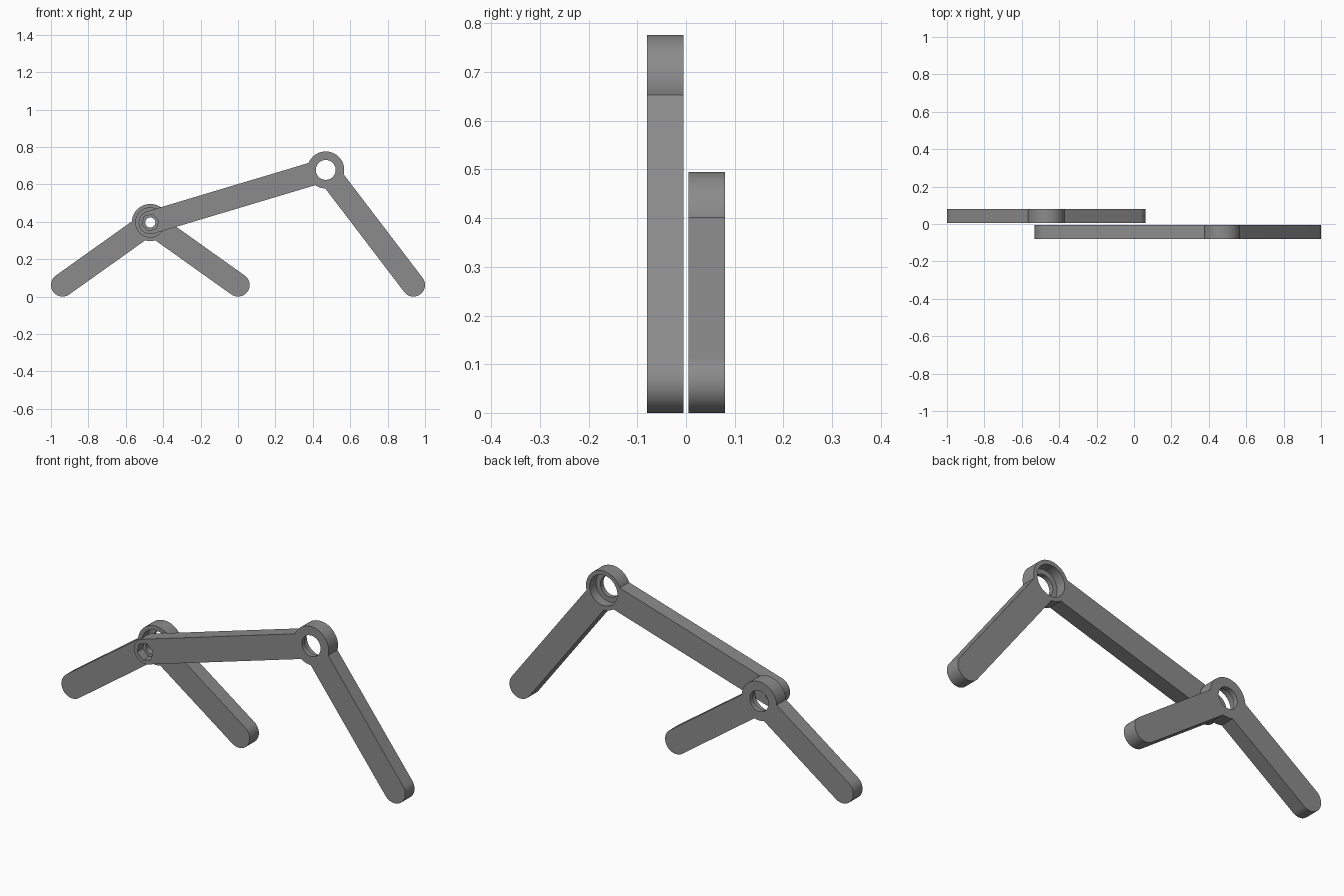
import bpy
import bmesh
from math import atan2, cos, pi, sin, radians

if "Cube" in bpy.data.objects:
    bpy.data.objects.remove(bpy.data.objects["Cube"], do_unlink=True)

# Single plain grey plastic
grey = bpy.data.materials.new("plain_grey")
grey.use_nodes = True
grey.diffuse_color = (0.26, 0.26, 0.26, 1)
grey.node_tree.nodes["Principled BSDF"].inputs["Base Color"].default_value = grey.diffuse_color

BAR_R, HUB_R = 0.062, 0.099
BORE_R, SEAT_R, BOLT_R, NUT_R = 0.053, 0.078, 0.027, 0.046
SPAN = 0.469
NEAR, FAR = 0.005, 0.08      # each link's distance from the middle plane
LIP = 0.024                  # wall left behind a bearing seat


def arc(centre, radius, start, end, steps):
    return [(centre[0] + radius * cos(start + (end - start) * i / steps),
             centre[1] + radius * sin(start + (end - start) * i / steps))
            for i in range(steps + 1)]


def disc(centre, radius, sides=64, turn=0.0):
    return arc(centre, radius, turn, turn + 2 * pi, sides)[:-1]


def capsule(a, b):
    """Rounded bar outline between two pivot points."""
    t = atan2(b[1] - a[1], b[0] - a[0])
    return (arc(b, BAR_R, t - pi / 2, t + pi / 2, 32)
            + arc(a, BAR_R, t + pi / 2, t + 3 * pi / 2, 32))


def prism(name, outline, y0, y1):
    """Extrude an x-z outline along y."""
    bm = bmesh.new()
    face = bm.faces.new([bm.verts.new((x, y0, z)) for x, z in outline])
    side = bmesh.ops.extrude_face_region(bm, geom=[face])["geom"]
    for v in side:
        if isinstance(v, bmesh.types.BMVert):
            v.co.y = y1
    bmesh.ops.recalc_face_normals(bm, faces=bm.faces)
    mesh = bpy.data.meshes.new(name)
    bm.to_mesh(mesh)
    bm.free()
    mesh.materials.append(grey)
    obj = bpy.data.objects.new(name, mesh)
    bpy.context.collection.objects.link(obj)
    return obj


def combine(base, others, operation):
    """Bake a chain of booleans into the base and drop the helpers."""
    for other in others:
        mod = base.modifiers.new("join", "BOOLEAN")
        mod.operation, mod.solver, mod.object = operation, "EXACT", other
    bpy.context.view_layer.update()
    graph = bpy.context.evaluated_depsgraph_get()
    mesh = bpy.data.meshes.new_from_object(base.evaluated_get(graph))
    base.modifiers.clear()
    base.data = mesh
    for other in others:
        bpy.data.objects.remove(other, do_unlink=True)


def link(name, start, hub, end, side, nut=False):
    """Bent arm with a bearing hub; side is -1 in front, +1 behind."""
    inner, outer = side * NEAR, side * FAR
    past_in, past_out = 0.0, side * (FAR + 0.02)
    body = prism(name, disc(hub, HUB_R), inner, outer)
    bars = [prism("bar", capsule(p, hub), inner, outer) for p in (start, end)]
    combine(body, bars, "UNION")

    # Through bore and wider bearing seat opening toward the other link
    cutters = [prism("bore", disc(hub, BORE_R), past_in, past_out),
               prism("seat", disc(hub, SEAT_R), past_in, side * (FAR - LIP))]
    # Bolt hole with a hexagonal nut pocket on the outer face
    if nut:
        turn = atan2(hub[1] - start[1], hub[0] - start[0])
        cutters += [prism("bolt_hole", disc(start, BOLT_R, 48), past_in, past_out),
                    prism("nut_pocket", disc(start, NUT_R, 6, turn),
                          side * (FAR - 0.045), past_out)]
    combine(body, cutters, "DIFFERENCE")

    bpy.ops.object.select_all(action="DESELECT")
    body.select_set(True)
    bpy.context.view_layer.objects.active = body
    bpy.ops.object.shade_smooth_by_angle(angle=radians(25))
    return body


rear_hub = (-SPAN, 0.396)
front_hub = (SPAN, 0.677)
link("rear_link", (-2 * SPAN, BAR_R), rear_hub, (0, BAR_R), 1)
link("front_link", rear_hub, front_hub, (2 * SPAN, BAR_R), -1, nut=True)
